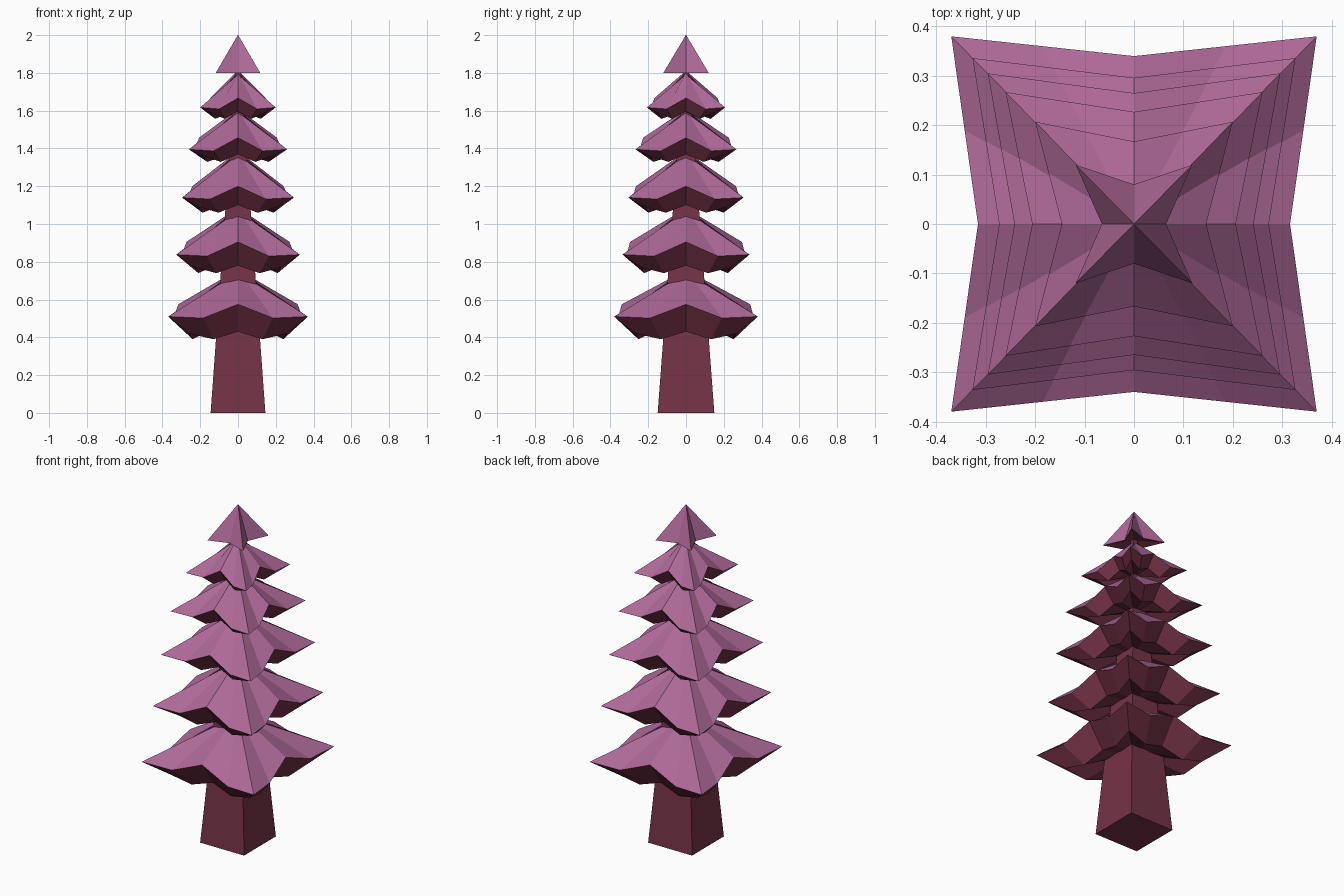
import bpy, bmesh

if "Cube" in bpy.data.objects:
    bpy.data.objects.remove(bpy.data.objects["Cube"])

def material(name, rgb):
    m = bpy.data.materials.new(name)
    m.diffuse_color = (*rgb, 1)
    m.use_nodes = True
    m.node_tree.nodes["Principled BSDF"].inputs["Base Color"].default_value = m.diffuse_color
    return m

PURPLE = material("foliage_purple", (0.42, 0.14, 0.31))
MAROON = material("bark_maroon", (0.18, 0.033, 0.064))

def trunk_half(z):
    k = max(1 - z / 2, 0.005)
    return 0.145 * k, 0.15 * k

def ring(cx, cy, mx, my, zc, zq, zm):
    """16-point star square: corners, quarter points and side middles."""
    pts = []
    corners = [(-cx, -cy), (cx, -cy), (cx, cy), (-cx, cy)]
    mids = [(0, -my), (mx, 0), (0, my), (-mx, 0)]
    for i in range(4):
        c, m, n = corners[i], mids[i], corners[(i + 1) % 4]
        pts += [(*c, zc), ((c[0] + m[0]) / 2, (c[1] + m[1]) / 2, zq),
                (*m, zm), ((n[0] + m[0]) / 2, (n[1] + m[1]) / 2, zq)]
    return pts

def loft(name, rings, mats, close_bottom=True, close_top=True):
    """Skin a stack of rings from bottom to top; mats gives a slot per band."""
    bm = bmesh.new()
    vs = [[bm.verts.new(p) for p in r] for r in rings]
    for a, b, slot in zip(vs, vs[1:], mats):
        n = len(a)
        for i in range(n):
            j = (i + 1) % n
            bm.faces.new((a[i], a[j], b[j], b[i])).material_index = slot
    if close_bottom:
        bm.faces.new(vs[0][::-1]).material_index = mats[0]
    if close_top:
        bm.faces.new(vs[-1]).material_index = mats[-1]
    me = bpy.data.meshes.new(name)
    bm.to_mesh(me)
    bm.free()
    me.materials.append(MAROON)
    me.materials.append(PURPLE)
    ob = bpy.data.objects.new(name, me)
    bpy.context.collection.objects.link(ob)

def square(hx, hy, z):
    return [(-hx, -hy, z), (hx, -hy, z), (hx, hy, z), (-hx, hy, z)]

# Trunk tapering all the way up
loft("trunk", [square(*trunk_half(z), z) for z in (0, 1.98)], [0])

# Branch tiers: corner x, corner y, corner z, side-middle rise, drop, top rise
tiers = [(0.370, 0.380, 0.510, 0.065, 0.120, 0.200),
         (0.327, 0.336, 0.838, 0.067, 0.098, 0.207),
         (0.296, 0.305, 1.140, 0.060, 0.080, 0.215),
         (0.260, 0.267, 1.395, 0.062, 0.066, 0.195),
         (0.200, 0.207, 1.617, 0.050, 0.060, 0.183)]
for i, (cx, cy, z, rise, drop, top) in enumerate(tiers):
    mx, my = cx - 0.054, cy - 0.04
    s = 0.7
    bx, by = (0.9 * h for h in trunk_half(z))
    tx, ty = (0.9 * h for h in trunk_half(z + top))
    zi = z - drop * 0.4
    zt = z + top
    loft(f"branch_tier_{i + 1}", [
        ring(bx, by, bx, by, zi, zi, zi),
        ring(cx * s, cy * s, mx * s, my * s, z - drop + 0.03, z - drop, z - drop + 0.04),
        ring(cx, cy, mx, my, z, z - 0.008, z + rise),
        ring(tx, ty, tx, ty, zt - 0.02, zt - 0.01, zt)], [0, 0, 1])

# Pointed star tip
loft("tree_tip", [
    ring(0.01, 0.01, 0.01, 0.01, 1.82, 1.82, 1.82),
    ring(0.118, 0.12, 0.065, 0.08, 1.8, 1.8, 1.8),
    ring(0.001, 0.001, 0.001, 0.001, 2, 2, 2)], [0, 1])
